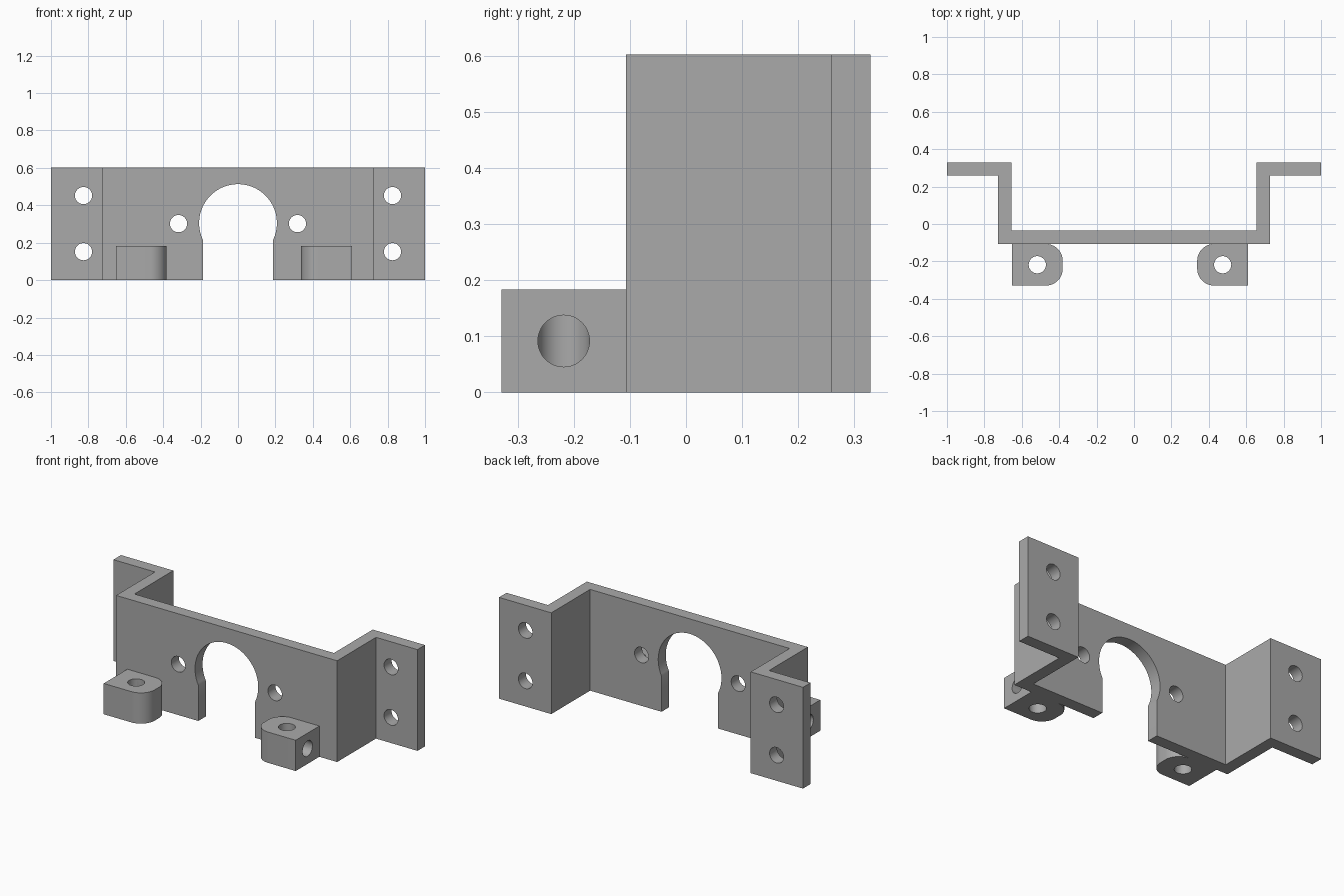
import bpy, bmesh, math
from mathutils import Matrix, Vector

cube = bpy.data.objects.get("Cube")
if cube:
    bpy.data.objects.remove(cube, do_unlink=True)

GREY = (0.4, 0.4, 0.4, 1)
metal = bpy.data.materials.new("plain grey")
metal.use_nodes = True
metal.diffuse_color = GREY
metal.node_tree.nodes["Principled BSDF"].inputs["Base Color"].default_value = GREY

HEIGHT, WALL = 0.602, 0.071
FRONT, BACK = -0.107, 0.329
SIDE = 0.727
HOLE = 0.046
EAR_HEIGHT, EAR_FRONT, EAR_LENGTH, EAR_ROUND = 0.183, -0.329, 0.272, 0.09


def add_object(name, bm):
    bmesh.ops.recalc_face_normals(bm, faces=bm.faces)
    mesh = bpy.data.meshes.new(name)
    bm.to_mesh(mesh)
    bm.free()
    mesh.materials.append(metal)
    obj = bpy.data.objects.new(name, mesh)
    bpy.context.collection.objects.link(obj)
    return obj


def prism(name, outline, direction):
    """Extrude a closed outline of 3D points along a direction."""
    bm = bmesh.new()
    face = bm.faces.new([bm.verts.new(p) for p in outline])
    out = bmesh.ops.extrude_face_region(bm, geom=[face])["geom"]
    moved = [v for v in out if isinstance(v, bmesh.types.BMVert)]
    bmesh.ops.translate(bm, verts=moved, vec=Vector(direction))
    return add_object(name, bm)


def cylinder(centre, axis, length, radius=HOLE):
    bm = bmesh.new()
    turn = Vector(axis).to_track_quat("Z", "Y").to_matrix().to_4x4()
    bmesh.ops.create_cone(bm, cap_ends=True, segments=48, radius1=radius, radius2=radius,
                          depth=length, matrix=Matrix.Translation(centre) @ turn)
    return add_object("cutter", bm)


def cut(obj, cutters):
    """Subtract each cutter, then shade curved walls smooth."""
    bpy.ops.object.select_all(action="DESELECT")
    bpy.context.view_layer.objects.active = obj
    obj.select_set(True)
    for cutter in cutters:
        mod = obj.modifiers.new("cut", "BOOLEAN")
        mod.operation, mod.solver, mod.object = "DIFFERENCE", "EXACT", cutter
        bpy.ops.object.modifier_apply(modifier=mod.name)
        bpy.data.objects.remove(cutter, do_unlink=True)
    bpy.ops.object.shade_smooth_by_angle(angle=math.radians(30))


# Bent bracket: half the strip profile, mirrored and extruded upward
half = [(SIDE, FRONT), (SIDE, BACK - WALL), (1, BACK - WALL),
        (1, BACK), (SIDE - WALL, BACK), (SIDE - WALL, FRONT + WALL)]
strip = half + [(-x, y) for x, y in reversed(half)]
bracket = prism("bracket", [(x, y, 0) for x, y in strip], (0, 0, HEIGHT))

# Keyhole opening: an arc that runs down into a slot
radius, slot, middle = 0.208, 0.186, 0.305
start = -math.acos(slot / radius)
steps = 64
arc = [start + (math.pi - 2 * start) * i / steps for i in range(steps + 1)]
keyhole = [(slot, -0.2, -0.1)]
keyhole += [(radius * math.cos(a), -0.2, middle + radius * math.sin(a)) for a in arc]
keyhole += [(-slot, -0.2, -0.1)]
cutters = [prism("cutter", keyhole, (0, 0.3, 0))]

# Screw holes in the front plate and the flanges
for side in (-1, 1):
    cutters.append(cylinder((side * 0.318, FRONT, 0.302), (0, 1, 0), 0.3))
    for z in (0.152, 0.452):
        cutters.append(cylinder((side * 0.826, BACK, z), (0, 1, 0), 0.3))
cut(bracket, cutters)

# Ears: square outside, rounded inside, with crossing holes
for name, outer, inward in (("right_ear", -0.653, 1), ("left_ear", 0.61, -1)):
    tip = EAR_LENGTH - EAR_ROUND
    outline = [(0, FRONT), (0, EAR_FRONT)]
    for y, first in ((EAR_FRONT + EAR_ROUND, -math.pi / 2), (FRONT - EAR_ROUND, 0)):
        for i in range(17):
            a = first + math.pi / 2 * i / 16
            outline.append((tip + EAR_ROUND * math.cos(a), y + EAR_ROUND * math.sin(a)))
    ear = prism(name, [(outer + inward * x, y, 0) for x, y in outline], (0, 0, EAR_HEIGHT))
    y = (FRONT + EAR_FRONT) / 2
    pin = outer + inward * EAR_LENGTH / 2
    cut(ear, [cylinder((pin, y, 0.09), (0, 0, 1), 0.5),
              cylinder((outer, y, EAR_HEIGHT / 2), (1, 0, 0), EAR_LENGTH)])
